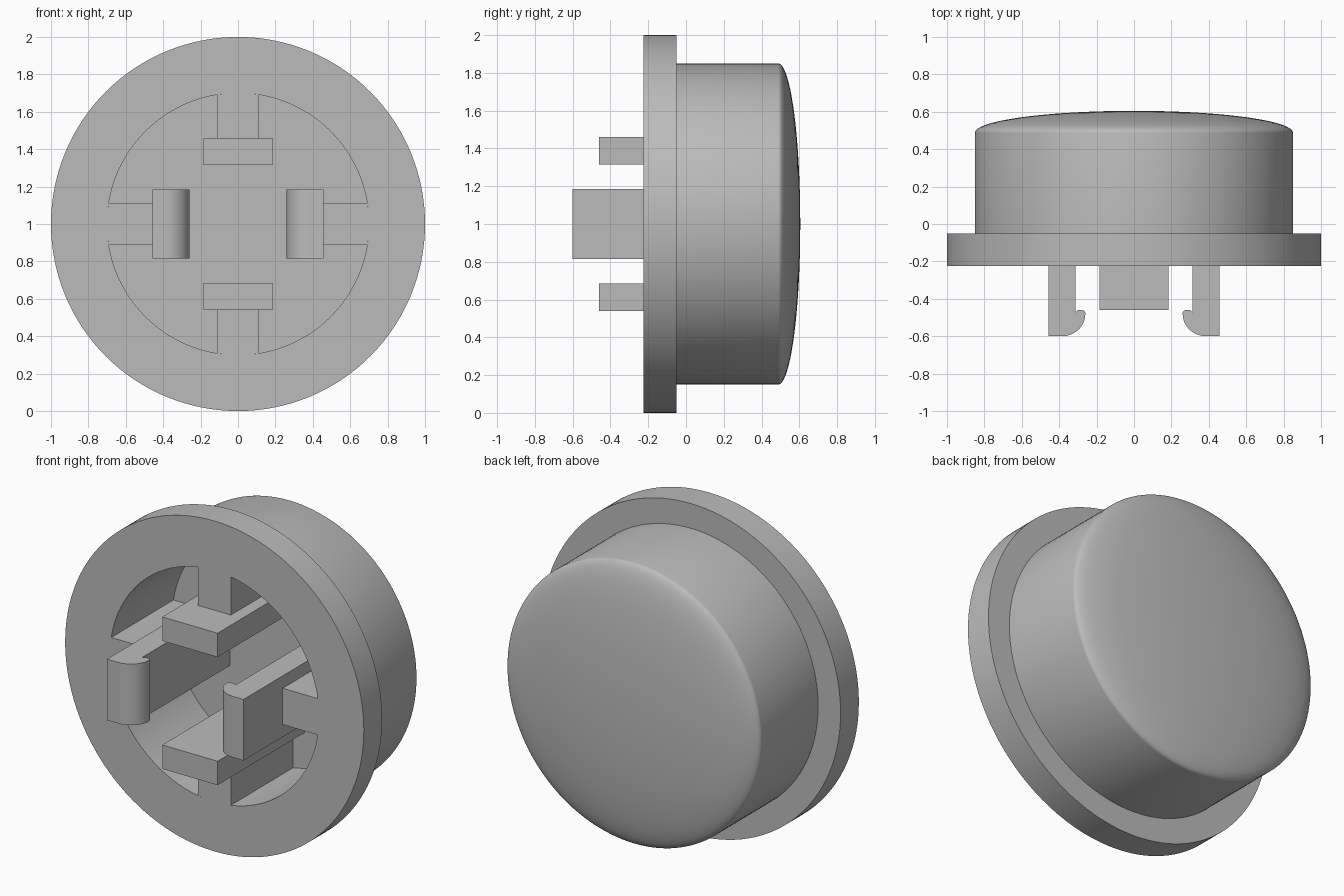
import bpy, bmesh, math
from mathutils import Vector

cube = bpy.data.objects.get("Cube")
if cube:
    bpy.data.objects.remove(cube, do_unlink=True)

grey = bpy.data.materials.new("plain_grey")
grey.use_nodes = True
GREY = (0.5, 0.5, 0.5, 1)
grey.diffuse_color = GREY
grey.node_tree.nodes["Principled BSDF"].inputs["Base Color"].default_value = GREY

CENTRE = Vector((0, 0, 1))
FRONT, CEILING, CAVITY = -0.225, 0.37, 0.70
SEGMENTS = 128


def finish(name, bm, angle=30):
    bmesh.ops.remove_doubles(bm, verts=bm.verts, dist=1e-5)
    bmesh.ops.recalc_face_normals(bm, faces=bm.faces)
    mesh = bpy.data.meshes.new(name)
    bm.to_mesh(mesh)
    bm.free()
    mesh.materials.append(grey)
    obj = bpy.data.objects.new(name, mesh)
    bpy.context.collection.objects.link(obj)
    bpy.ops.object.select_all(action="DESELECT")
    obj.select_set(True)
    bpy.context.view_layer.objects.active = obj
    bpy.ops.object.shade_smooth_by_angle(angle=math.radians(angle))
    return obj


def lathe(name, profile):
    """Spin (radius, y) points around the axis of the cap."""
    bm = bmesh.new()
    verts = [bm.verts.new(CENTRE + Vector((r, y, 0))) for r, y in profile]
    edges = [bm.edges.new(pair) for pair in zip(verts, verts[1:])]
    bmesh.ops.spin(bm, geom=verts + edges, cent=CENTRE, axis=(0, 1, 0),
                   angle=math.tau, steps=SEGMENTS, use_merge=True)
    return finish(name, bm)


def prism(name, outline, sweep, place):
    """Extrude a flat outline; place maps (point, offset) to a position."""
    bm = bmesh.new()
    face = bm.faces.new([bm.verts.new(place(p, -sweep)) for p in outline])
    top = bmesh.ops.extrude_face_region(bm, geom=[face])["geom"]
    moved = [v for v in top if isinstance(v, bmesh.types.BMVert)]
    shift = place(outline[0], sweep) - place(outline[0], -sweep)
    bmesh.ops.translate(bm, verts=moved, vec=shift)
    return finish(name, bm)


def arc(cx, cy, rx, ry, start, end, steps):
    angles = [math.radians(start + (end - start) * i / steps) for i in range(steps + 1)]
    return [(cx + rx * math.cos(a), cy + ry * math.sin(a)) for a in angles]


# Hollow cap: cavity, flange, side wall and shallow domed face
dome = arc(0, 0.488, 0.85, 0.117, 0, 90, 24)
lathe("cap_shell", [(0, CEILING), (CAVITY, CEILING), (CAVITY, FRONT), (1, FRONT),
                    (1, -0.05), (0.85, -0.05)] + dome)

# Clip outlines as (distance from axis, y)
plain_clip = [(0.315, CEILING), (0.46, CEILING), (0.46, -0.46), (0.315, -0.46)]
hook_clip = ([(0.312, CEILING), (0.457, CEILING), (0.457, -0.6)]
             + arc(0.385, -0.48, 0.125, 0.12, 270, 180, 10)
             + arc(0.278, -0.478, 0.018, 0.018, 170, 90, 4)
             + [(0.3, -0.46), (0.312, -0.472)])

# Rib outline as (distance from axis, sideways), its outer end following the wall
half = math.degrees(math.asin(0.11 / CAVITY))
rib = [(0.457, 0.11), (0.457, -0.11)] + arc(0, 0, CAVITY, CAVITY, -half, half, 6)

for turn, side in enumerate(("left", "upper", "right", "lower")):
    a = turn * math.pi / 2
    out = Vector((math.cos(a), 0, math.sin(a)))
    across = Vector((-math.sin(a), 0, math.cos(a)))
    axis = Vector((0, 1, 0))
    mid = CENTRE + axis * (FRONT + CEILING) / 2
    prism(side + "_rib", rib, (CEILING - FRONT) / 2,
          lambda p, s: mid + out * p[0] + across * p[1] + axis * s)
    prism(side + "_clip", plain_clip if turn % 2 else hook_clip, 0.185,
          lambda p, s: CENTRE + out * p[0] + axis * p[1] + across * s)
